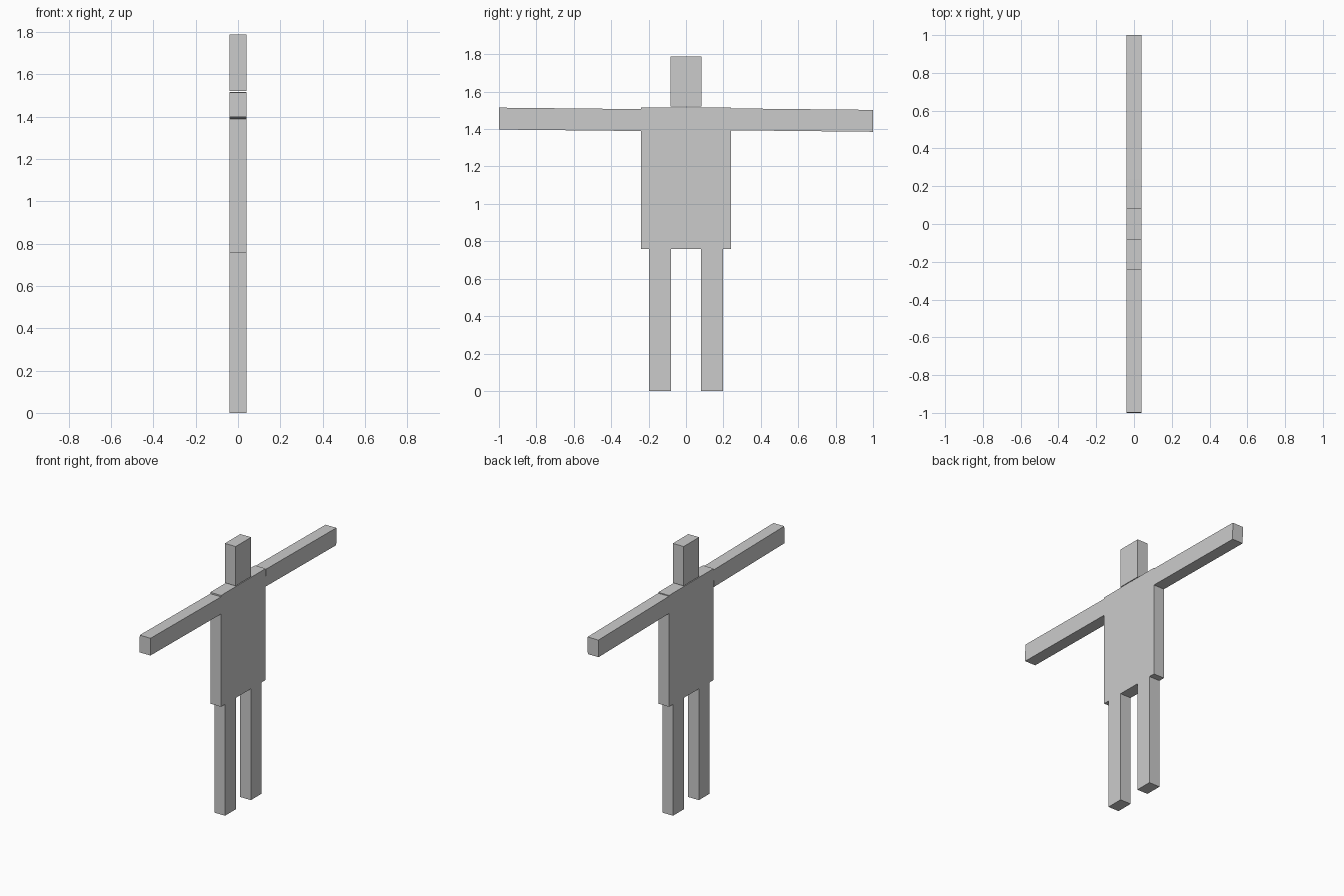
import bpy
from math import radians

if "Cube" in bpy.data.objects:
    bpy.data.objects.remove(bpy.data.objects["Cube"])

DEPTH = 0.081


def box(name, y, z, width, height, tilt=0.0):
    """Flat-faced block centred at (0, y, z), tilted about the x axis."""
    bpy.ops.mesh.primitive_cube_add(size=1, location=(0, y, z), rotation=(tilt, 0, 0))
    ob = bpy.context.object
    ob.name = name
    ob.scale = (DEPTH, width, height)
    return ob


# Head (floats just above the torso) and torso
box("head", 0.0, 1.655, 0.166, 0.268)
box("torso", 0.0, 1.137, 0.48, 0.758)

# Arms and legs on both sides; the arms share one slight tilt
for label, side, arm_z in (("left", -1, 1.452), ("right", 1, 1.448)):
    box(label + "_arm", side * 0.62, arm_z, 0.759, 0.117, radians(-0.6))
    box(label + "_leg", side * 0.139, 0.379, 0.116, 0.758)
